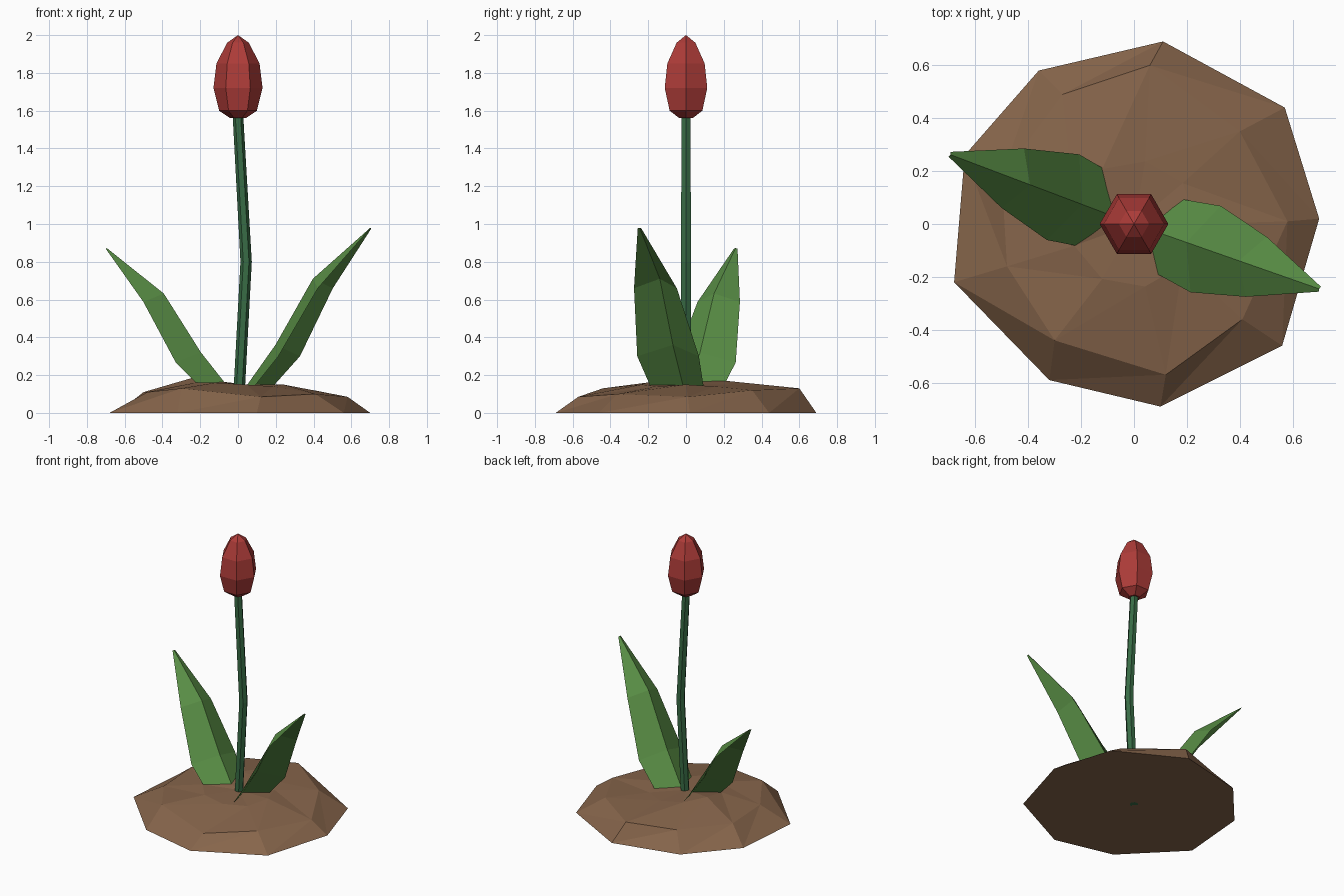
import bpy
from math import cos, sin, pi, radians

if "Cube" in bpy.data.objects:
    bpy.data.objects.remove(bpy.data.objects["Cube"])


def material(name, rgb):
    m = bpy.data.materials.new(name)
    m.diffuse_color = (*rgb, 1)
    m.use_nodes = True
    m.node_tree.nodes["Principled BSDF"].inputs["Base Color"].default_value = m.diffuse_color
    return m


def make(name, verts, faces, mat):
    me = bpy.data.meshes.new(name)
    me.from_pydata(verts, [], faces)
    me.materials.append(mat)
    ob = bpy.data.objects.new(name, me)
    bpy.context.collection.objects.link(ob)
    return ob


def ring(cx, r, z, n=6):
    return [(cx + r * cos(2 * pi * i / n), r * sin(2 * pi * i / n), z) for i in range(n)]


def loft(name, rings, mat, tip=None, split=False):
    """Join equal rings bottom to top, cap the base, close the top with a cap or a tip."""
    n = len(rings[0])
    verts = [v for r in rings for v in r]
    faces = [tuple(reversed(range(n)))]
    for k in range(len(rings) - 1):
        for i in range(n):
            a, b = k * n + i, k * n + (i + 1) % n
            if split:
                faces += [(a, b, b + n), (a, b + n, a + n)]
            else:
                faces.append((a, b, b + n, a + n))
    top = (len(rings) - 1) * n
    if tip:
        verts.append(tip)
        faces += [(top + i, top + (i + 1) % n, len(verts) - 1) for i in range(n)]
    else:
        faces.append(tuple(range(top, top + n)))
    return make(name, verts, faces, mat)


soil = material("soil", (0.24, 0.13, 0.07))
red = material("petal_red", (0.42, 0.045, 0.04))
stem_green = material("stem_green", (0.04, 0.15, 0.06))
leaf_green = material("leaf_green", (0.10, 0.27, 0.06))

# Soil mound: uneven nine-sided rings
outer = [(0.70, 0.02, 0), (0.57, 0.44, 0), (0.11, 0.69, 0), (-0.36, 0.58, 0), (-0.64, 0.26, 0),
         (-0.68, -0.22, 0), (-0.32, -0.59, 0), (0.10, -0.69, 0), (0.56, -0.46, 0)]
middle = [(0.58, 0.01, 0.085), (0.40, 0.35, 0.12), (0.06, 0.60, 0.13), (-0.27, 0.49, 0.12),
          (-0.50, 0.18, 0.11), (-0.48, -0.16, 0.11), (-0.30, -0.44, 0.13),
          (0.12, -0.57, 0.085), (0.41, -0.36, 0.10)]
heights = [0.15, 0.14, 0.15, 0.17, 0.19, 0.16, 0.16, 0.15, 0.14]
inner = [(0.24 * cos(radians(40 * i)), 0.24 * sin(radians(40 * i)), z) for i, z in enumerate(heights)]
loft("soil_mound", [outer, middle, inner], soil, tip=(0, 0, 0.15), split=True)

# Bent stem
loft("stem", [ring(0, 0.03, 0), ring(0.043, 0.03, 0.80), ring(0, 0.028, 1.57)], stem_green)

# Flower bud
profile = [(0.04, 1.56), (0.10, 1.60), (0.13, 1.72), (0.114, 1.85), (0.057, 1.96)]
loft("flower_bud", [ring(0, r, z) for r, z in profile], red, tip=(0, 0, 2.0))

# Folded leaves: raised midrib with an edge on either side
# rib distance, rib height, edge distance, edge height, half width
stations = [(0.0, 0.08, 0.09, 0.08, 0.14), (0.21, 0.36, 0.287, 0.30, 0.173),
            (0.42, 0.71, 0.49, 0.66, 0.12), (0.742, 0.98, 0.745, 0.977, 0.01)]


def leaf(name, angle, height):
    c, s = cos(radians(angle)), sin(radians(angle))
    verts, faces = [], []
    for rd, rz, ed, ez, w in stations:
        for d, t, z in ((ed, -w, ez), (rd, 0, rz), (ed, w, ez)):
            verts.append((d * c - t * s, d * s + t * c, z * height))
    for k in range(0, 9, 3):
        for i in (k, k + 1):
            faces.append((i, i + 1, i + 4, i + 3)[::-1])
    make(name, verts, faces, leaf_green)


leaf("right_leaf", -19.3, 1.0)
leaf("left_leaf", 159.3, 0.89)
